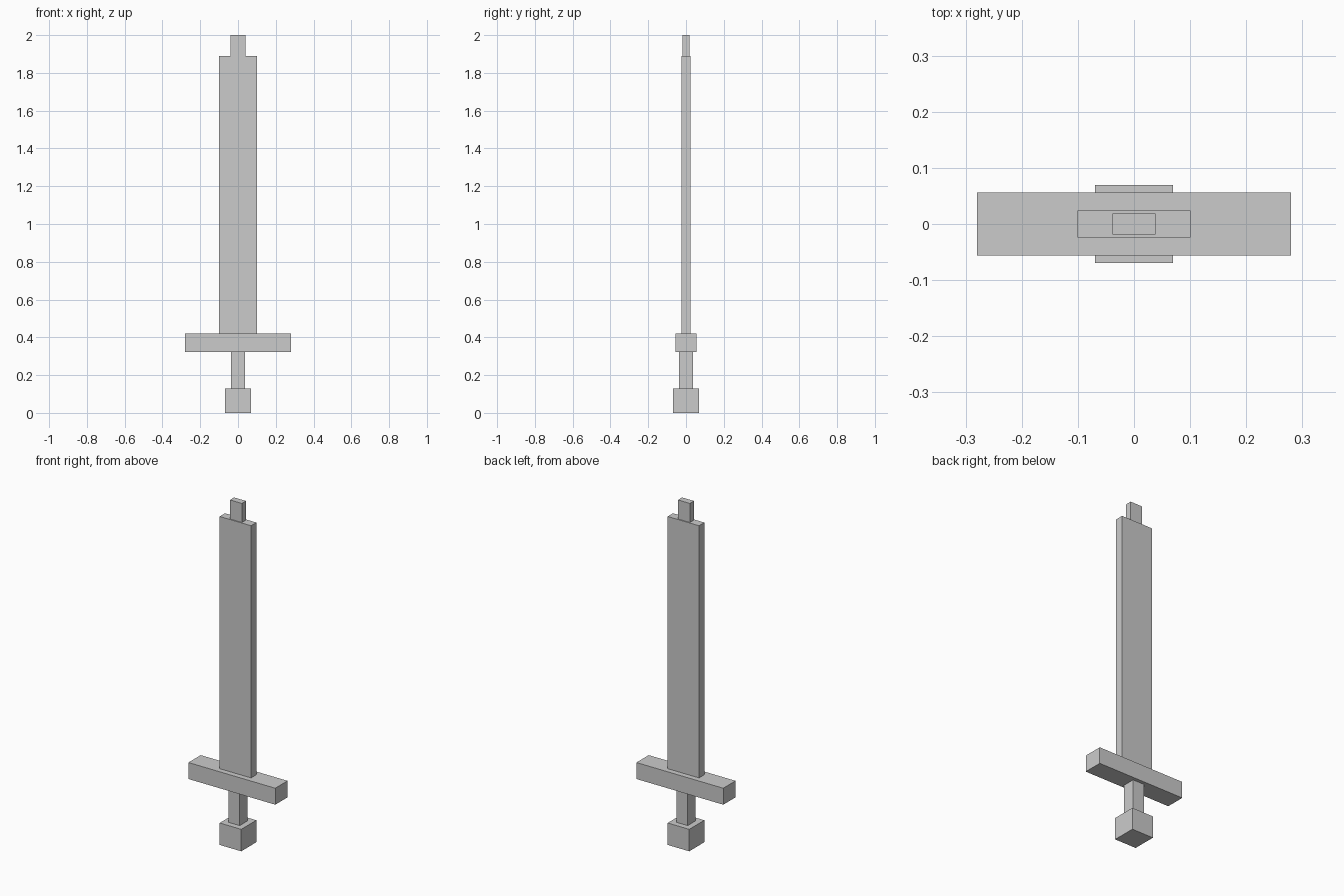
import bpy

if "Cube" in bpy.data.objects:
    bpy.data.objects.remove(bpy.data.objects["Cube"])


def box(name, width, depth, z0, z1):
    """Centred box spanning z0..z1."""
    bpy.ops.mesh.primitive_cube_add(size=1, location=(0, 0, (z0 + z1) / 2))
    obj = bpy.context.object
    obj.name = name
    obj.scale = (width, depth, z1 - z0)
    bpy.ops.object.transform_apply(location=False, rotation=False, scale=True)
    return obj


# Handle
box("pommel", 0.139, 0.139, 0.0, 0.128)
box("grip", 0.072, 0.072, 0.128, 0.323)
box("crossguard", 0.56, 0.113, 0.323, 0.419)

# Blade with stepped tip
box("blade", 0.202, 0.049, 0.419, 1.889)
box("blade_tip", 0.077, 0.038, 1.889, 2.0)
